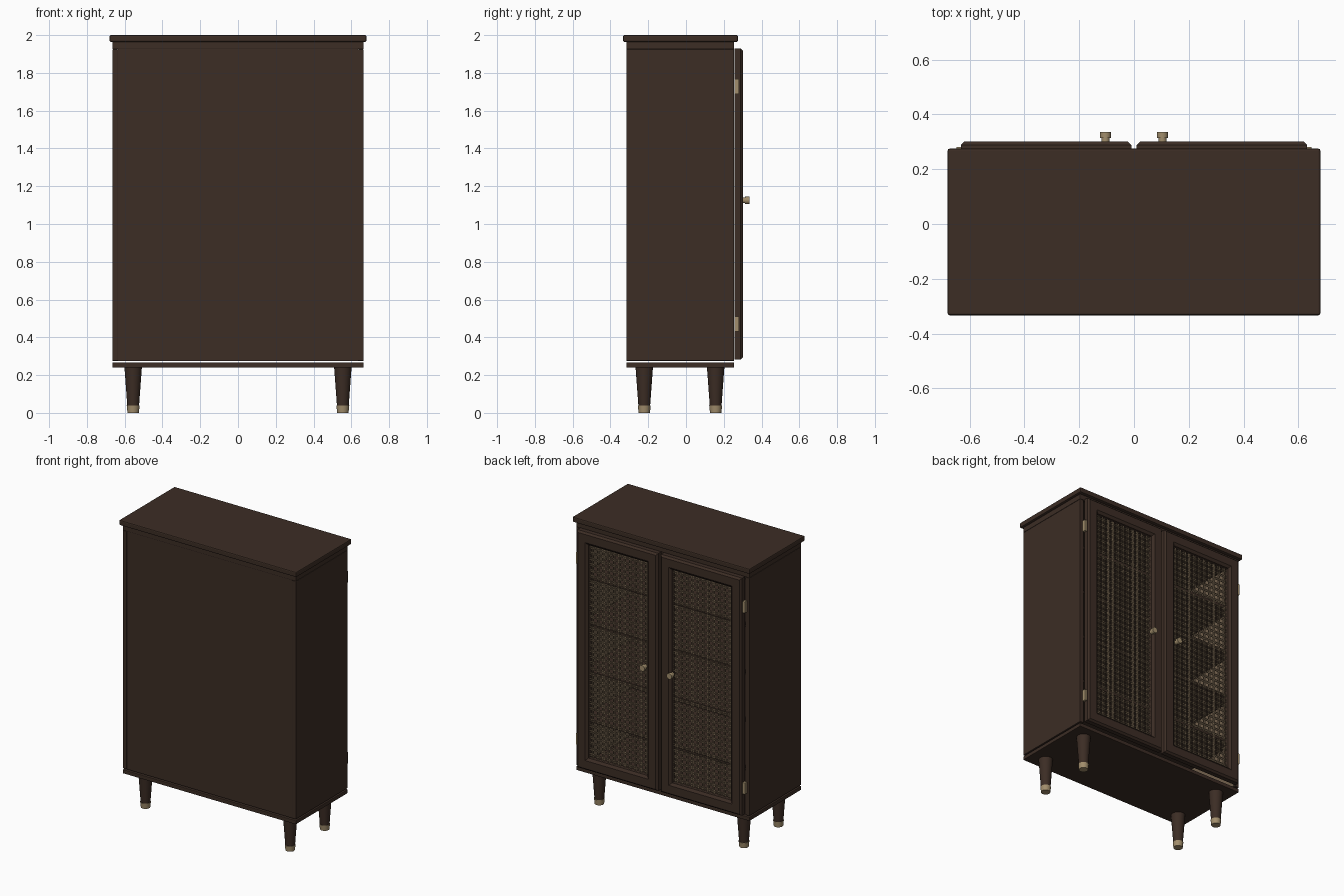
import bpy, bmesh, math
from mathutils import Matrix

old = bpy.data.objects.get("Cube")
if old:
    bpy.data.objects.remove(old, do_unlink=True)


def material(name, rgb):
    m = bpy.data.materials.new(name)
    m.use_nodes = True
    m.diffuse_color = (*rgb, 1)
    m.node_tree.nodes["Principled BSDF"].inputs["Base Color"].default_value = (*rgb, 1)
    return m


WOOD = material("dark_walnut", (0.045, 0.026, 0.018))
BRASS = material("pale_brass", (0.36, 0.27, 0.15))
CANE = material("woven_cane", (0.28, 0.20, 0.12))
LINING = material("inner_lining", (0.17, 0.12, 0.075))


def finish(bm, name, mat, smooth=False):
    bmesh.ops.recalc_face_normals(bm, faces=bm.faces)
    mesh = bpy.data.meshes.new(name)
    bm.to_mesh(mesh)
    bm.free()
    mesh.materials.append(mat)
    ob = bpy.data.objects.new(name, mesh)
    bpy.context.collection.objects.link(ob)
    if smooth:
        bpy.ops.object.select_all(action="DESELECT")
        ob.select_set(True)
        bpy.context.view_layer.objects.active = ob
        bpy.ops.object.shade_smooth_by_angle(angle=math.radians(35))
    return ob


def add_box(bm, x, y, z):
    """Add a box given (low, high) ranges."""
    size = [b - a for a, b in (x, y, z)]
    mid = [(a + b) / 2 for a, b in (x, y, z)]
    bmesh.ops.create_cube(bm, size=1, matrix=Matrix.Translation(mid) @ Matrix.Diagonal((*size, 1)))


def box(name, x, y, z, mat=WOOD, bevel=0.004):
    bm = bmesh.new()
    add_box(bm, x, y, z)
    if bevel:
        bmesh.ops.bevel(bm, geom=bm.edges[:], offset=bevel, segments=2, profile=0.5, affect="EDGES")
    return finish(bm, name, mat)


def turned(name, r1, r2, length, matrix, mat):
    bm = bmesh.new()
    bmesh.ops.create_cone(bm, cap_ends=True, segments=24, radius1=r1, radius2=r2,
                          depth=length, matrix=matrix)
    return finish(bm, name, mat, smooth=True)


# Carcass
BACK, FRONT = -0.316, 0.255
box("top_slab", (-0.68, 0.68), (-0.333, 0.275), (1.964, 2.0), bevel=0.007)
box("top_rail", (-0.665, 0.665), (BACK, FRONT), (1.926, 1.964))
box("base_board", (-0.665, 0.665), (BACK, FRONT), (0.24, 0.267))
box("rear_panel", (-0.634, 0.634), (-0.312, -0.295), (0.275, 1.926), bevel=0)
for i in range(4):
    z = 0.6 + i * 0.33
    box("shelf", (-0.632, 0.632), (-0.295, 0.235), (z - 0.011, z + 0.011), bevel=0.002)

# Door geometry
INNER, OUTER, LOW, HIGH = 0.01, 0.632, 0.282, 1.93
BORDER = 0.085
PROFILE = [(0, 0.257), (0, 0.288), (0.012, 0.301), (0.068, 0.301),
           (BORDER, 0.288), (BORDER, 0.257)]


def door_frame(name, side):
    """Sweep the moulding profile around the door rectangle."""
    bm = bmesh.new()
    rings = []
    for inset, y in PROFILE:
        a, b = side * (INNER + inset), side * (OUTER - inset)
        lo, hi = LOW + inset, HIGH - inset
        rings.append([bm.verts.new(p) for p in ((a, y, lo), (b, y, lo), (b, y, hi), (a, y, hi))])
    for k, ring in enumerate(rings):
        nxt = rings[(k + 1) % len(rings)]
        for j in range(4):
            n = (j + 1) % 4
            bm.faces.new((ring[j], ring[n], nxt[n], nxt[j]))
    return finish(bm, name, WOOD)


def cane_panel(name, side):
    """Paired strands woven in both directions."""
    bm = bmesh.new()
    x0, x1, z0, z1 = INNER + BORDER, OUTER - BORDER, LOW + BORDER, HIGH - BORDER
    half, pair, pitch = 0.0028, 0.006, 0.04
    columns, rows = round((x1 - x0) / pitch), round((z1 - z0) / pitch)
    for offset in (-pair, pair):
        for i in range(columns):
            x = side * (x0 + (i + 0.5) * (x1 - x0) / columns + offset)
            add_box(bm, (x - half, x + half), (0.268, 0.272), (z0, z1))
        for i in range(rows):
            z = z0 + (i + 0.5) * (z1 - z0) / rows + offset
            ends = sorted((side * x0, side * x1))
            add_box(bm, ends, (0.27, 0.274), (z - half, z + half))
    return finish(bm, name, CANE)


for label, s in (("left", 1), ("right", -1)):
    # Sides with their inner lining
    box(label + "_side", sorted((s * 0.635, s * 0.665)), (BACK, FRONT), (0.275, 1.926))
    box(label + "_side_lining", sorted((s * 0.63, s * 0.636)), (-0.295, 0.245),
        (0.28, 1.92), LINING, 0)

    # Doors, hinges and knobs
    door_frame(label + "_door_frame", s)
    cane_panel(label + "_door_cane", s)
    for z in (0.47, 1.727):
        box(label + "_hinge", sorted((s * 0.628, s * 0.648)), (0.256, 0.281),
            (z - 0.04, z + 0.04), BRASS, 0.002)
    spin = Matrix.Rotation(math.radians(90), 4, "X")
    turned(label + "_knob", 0.02, 0.02, 0.022,
           Matrix.Translation((s * 0.104, 0.324, 1.125)) @ spin, BRASS)
    turned(label + "_knob_stem", 0.015, 0.015, 0.02,
           Matrix.Translation((s * 0.104, 0.306, 1.125)) @ spin, BRASS)

    # Tapered legs with metal feet
    for place, y in (("front", -0.221), ("rear", 0.157)):
        turned(f"{place}_{label}_leg", 0.031, 0.046, 0.204,
               Matrix.Translation((s * 0.555, y, 0.138)), WOOD)
        turned(f"{place}_{label}_foot", 0.03, 0.034, 0.038,
               Matrix.Translation((s * 0.555, y, 0.019)), BRASS)
